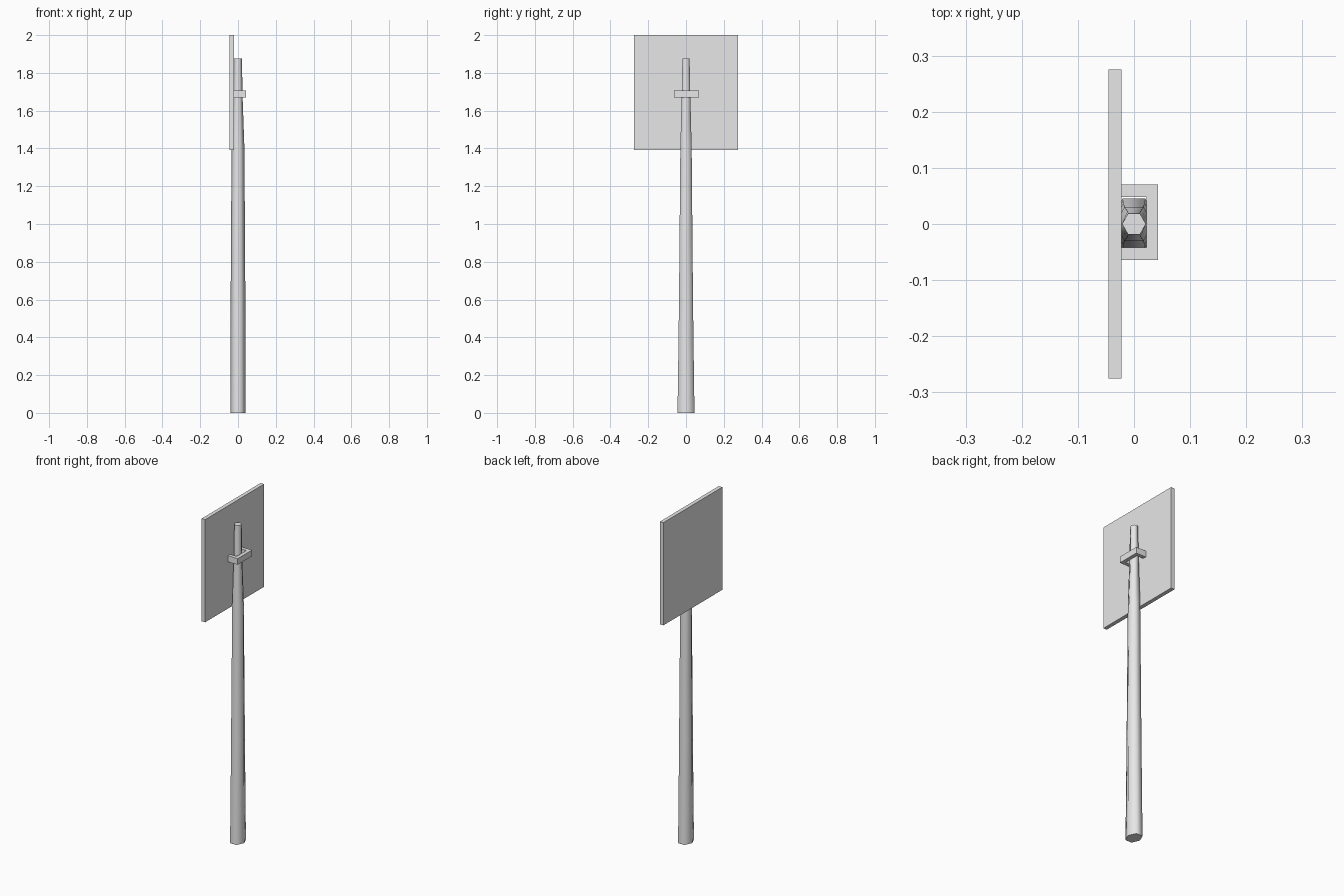
import bpy, bmesh
from math import cos, sin, pi

cube = bpy.data.objects.get("Cube")
if cube:
    bpy.data.objects.remove(cube)

grey = bpy.data.materials.new("light_grey")
grey.use_nodes = True
grey.diffuse_color = (0.8, 0.8, 0.8, 1)
grey.node_tree.nodes["Principled BSDF"].inputs["Base Color"].default_value = (0.8, 0.8, 0.8, 1)


def finish(name, bm):
    bmesh.ops.recalc_face_normals(bm, faces=bm.faces)
    mesh = bpy.data.meshes.new(name)
    bm.to_mesh(mesh)
    bm.free()
    mesh.materials.append(grey)
    obj = bpy.data.objects.new(name, mesh)
    bpy.context.collection.objects.link(obj)
    return obj


def prism(name, outline, z0, z1):
    """Extrude a flat outline from z0 up to z1."""
    bm = bmesh.new()
    face = bm.faces.new([bm.verts.new((x, y, z0)) for x, y in outline])
    top = bmesh.ops.extrude_face_region(bm, geom=[face])["geom"]
    verts = [v for v in top if isinstance(v, bmesh.types.BMVert)]
    bmesh.ops.translate(bm, verts=verts, vec=(0, 0, z1 - z0))
    return finish(name, bm)


# Tapered six-sided post: height, corner reach in x, flat reach in y
rings = [(0, 0.041, 0.045), (0.2, 0.040, 0.042), (0.6, 0.039, 0.037),
         (1.4, 0.034, 0.030), (1.68, 0.024, 0.023), (1.875, 0.021, 0.019)]
bm = bmesh.new()
loops = []
for z, rx, ry in rings:
    loops.append([bm.verts.new((rx * cos(i * pi / 3), ry * sin(i * pi / 3) / sin(pi / 3), z))
                  for i in range(6)])
for low, high in zip(loops, loops[1:]):
    for i in range(6):
        j = (i + 1) % 6
        bm.faces.new((low[i], low[j], high[j], high[i])).smooth = True
caps = [bm.faces.new(loops[0]), bm.faces.new(loops[-1])]
for cap in caps:
    for edge in cap.edges:
        edge.smooth = False
finish("post", bm)

# Flat sign board on the right side of the post
board_back, board_front = -0.045, -0.022
prism("sign_board", [(board_back, -0.275), (board_front, -0.275),
                     (board_front, 0.275), (board_back, 0.275)], 1.393, 2.0)

# U-shaped bracket that wraps the post and meets the board
outer, inner = 0.043, 0.022
prism("bracket", [(board_front, -0.064), (outer, -0.064), (outer, 0.07), (board_front, 0.07),
                  (board_front, 0.048), (inner, 0.048), (inner, -0.042), (board_front, -0.042)],
      1.67, 1.706)
